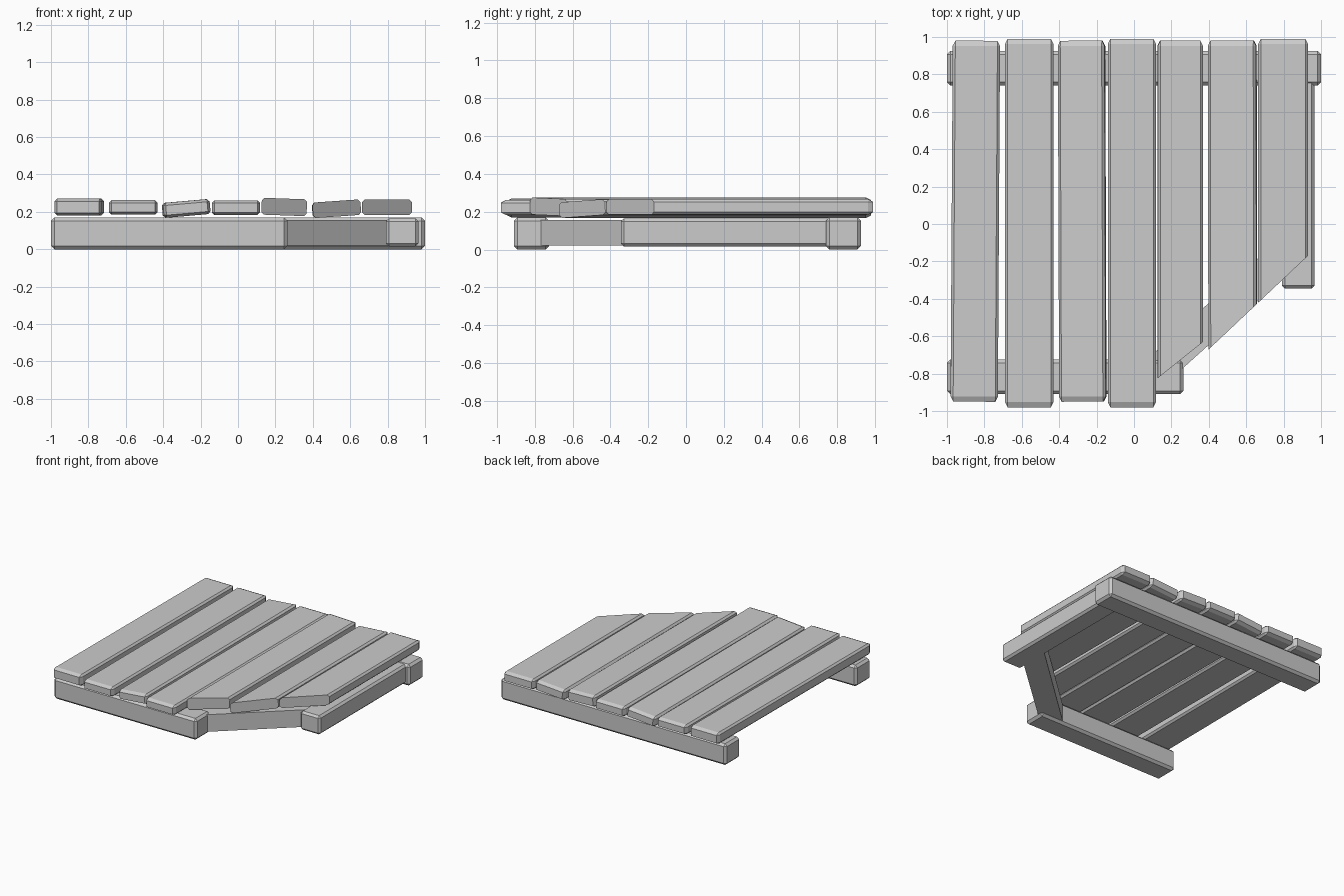
import bpy, bmesh
from math import radians
from mathutils import Matrix, Vector

cube = bpy.data.objects.get("Cube")
if cube:
    bpy.data.objects.remove(cube, do_unlink=True)

wood = bpy.data.materials.new("grey_wood")
wood.use_nodes = True
GREY = (0.6, 0.6, 0.6, 1)
wood.diffuse_color = GREY
wood.node_tree.nodes["Principled BSDF"].inputs["Base Color"].default_value = GREY


def finish(bm, name):
    bmesh.ops.recalc_face_normals(bm, faces=bm.faces)
    mesh = bpy.data.meshes.new(name)
    bm.to_mesh(mesh)
    bm.free()
    mesh.materials.append(wood)
    obj = bpy.data.objects.new(name, mesh)
    bpy.context.collection.objects.link(obj)


def board(name, x, y, z, bevel, stretch=Vector((1, 1, 1)), roll=0, yaw=0, cut=None):
    """Chamfered box over the ranges x, y, z; stretch lengthens the end chamfers."""
    size = Vector(r[1] - r[0] for r in (x, y, z))
    centre = Vector(sum(r) / 2 for r in (x, y, z))
    bm = bmesh.new()
    bmesh.ops.create_cube(bm, size=1)
    bmesh.ops.scale(bm, verts=bm.verts, vec=[s / t for s, t in zip(size, stretch)])
    bmesh.ops.bevel(bm, geom=bm.edges[:], offset=bevel, segments=1, affect='EDGES')
    bmesh.ops.scale(bm, verts=bm.verts, vec=stretch)
    bm.transform(Matrix.Translation(centre) @ Matrix.Rotation(radians(yaw), 4, 'Z')
                 @ Matrix.Rotation(radians(roll), 4, 'Y'))
    if cut:
        # saw off the front corner along a line in plan
        a, b = (Vector((*p, 0)) for p in cut)
        d = b - a
        res = bmesh.ops.bisect_plane(bm, geom=bm.verts[:] + bm.edges[:] + bm.faces[:],
                                     plane_co=a, plane_no=(d.y, -d.x, 0), clear_outer=True)
        edges = [e for e in res["geom_cut"] if isinstance(e, bmesh.types.BMEdge)]
        bmesh.ops.contextual_create(bm, geom=edges)
    finish(bm, name)


# Frame beams
board("back_beam", (-1, 1), (0.74, 0.925), (0, 0.17), 0.018)
board("front_beam", (-1, 0.265), (-0.91, -0.725), (0, 0.17), 0.018)
board("left_beam", (0.79, 0.965), (-0.345, 0.78), (0.015, 0.165), 0.016)

# Diagonal brace, mitred into the two beams
bm = bmesh.new()
plan = [(0.24, -0.79), (0.82, -0.27), (0.82, -0.04), (0.04, -0.75)]
base = bm.faces.new([bm.verts.new((px, py, 0.02)) for px, py in plan])
top = bmesh.ops.extrude_face_region(bm, geom=[base])["geom"]
bmesh.ops.translate(bm, verts=[v for v in top if isinstance(v, bmesh.types.BMVert)],
                    vec=(0, 0, 0.137))
finish(bm, "diagonal_brace")

# Deck planks: x range, y range, z range, roll, yaw, cut line
inner_cut = ((0.12, -0.83), (0.37, -0.63))
outer_cut = ((0.40, -0.67), (0.93, -0.17))
planks = [
    ((-0.975, -0.722), (-0.95, 0.98), (0.18, 0.27), 0, -0.35, None),
    ((-0.69, -0.43), (-0.98, 0.99), (0.185, 0.262), 0, 0, None),
    ((-0.402, -0.152), (-0.95, 0.98), (0.178, 0.258), -5, 0.2, None),
    ((-0.14, 0.118), (-0.98, 0.99), (0.183, 0.261), 0, 0, None),
    ((0.126, 0.368), (-0.95, 0.98), (0.181, 0.271), 2, 0, inner_cut),
    ((0.398, 0.656), (-0.95, 0.98), (0.175, 0.258), -4, 0.1, outer_cut),
    ((0.664, 0.93), (-0.98, 0.99), (0.184, 0.266), 0, 0, outer_cut),
]
for i, (x, y, z, roll, yaw, cut) in enumerate(planks, 1):
    board(f"deck_plank_{i}", x, y, z, 0.014, Vector((1, 2, 1)), roll, yaw, cut)
